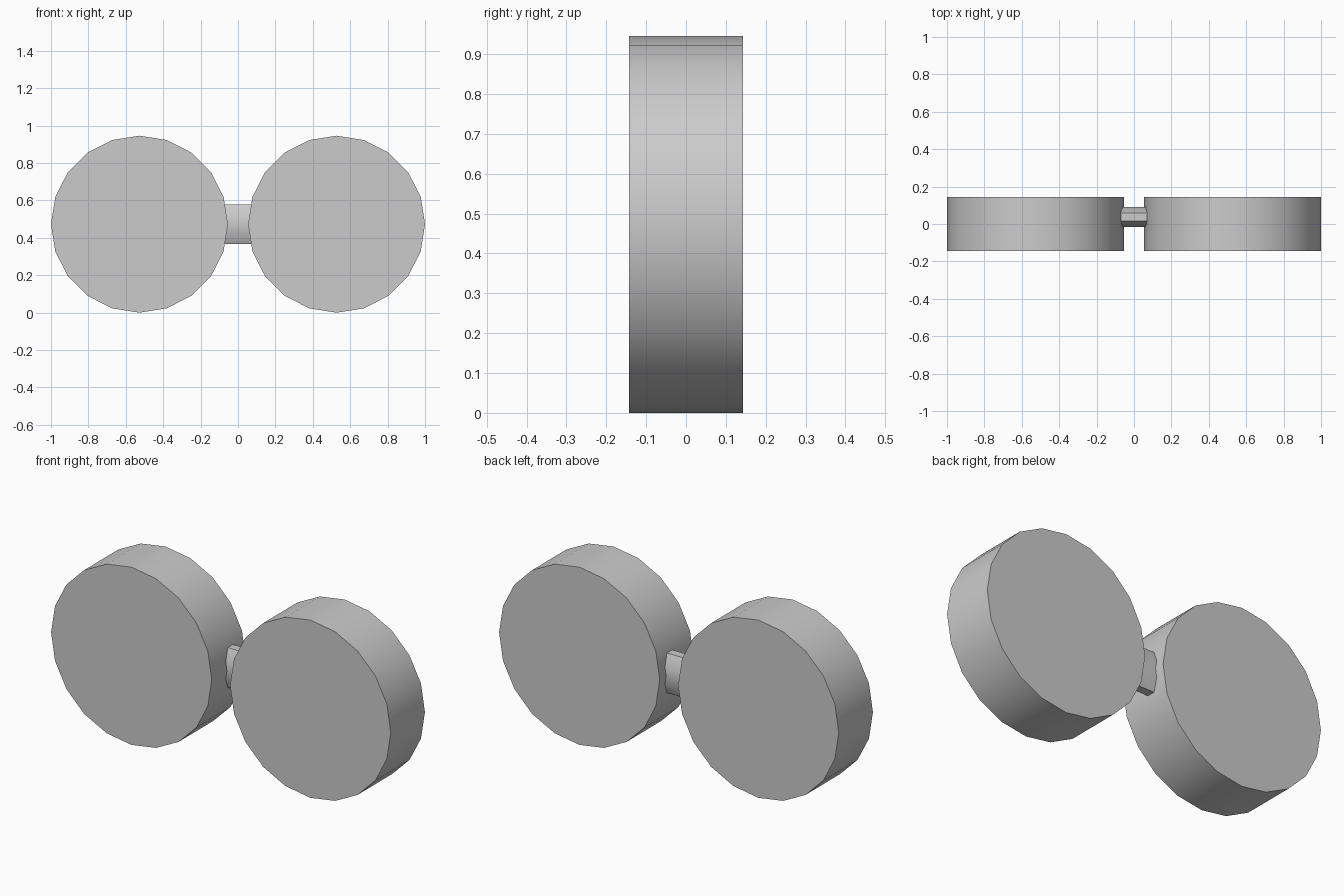
import bpy
from math import radians, cos

if "Cube" in bpy.data.objects:
    bpy.data.objects.remove(bpy.data.objects["Cube"])

def prism(name, sides, axis_rot, spin, half, length, loc):
    """Smooth-sided prism; half = two cross-section radii, before rotation."""
    bpy.ops.mesh.primitive_cylinder_add(vertices=sides, radius=1, depth=length)
    ob = bpy.context.object
    ob.name = name
    ob.rotation_euler = (0, 0, spin)
    bpy.ops.object.transform_apply(location=False, rotation=True, scale=False)
    ob.scale = (half[0], half[1], 1)
    ob.rotation_euler = axis_rot
    ob.location = loc
    bpy.ops.object.transform_apply(location=False, rotation=True, scale=True)
    bpy.ops.object.shade_smooth_by_angle(angle=radians(50))
    return ob

# two thick round discs facing front and back
R = 0.473
for side, x in (("left", -0.527), ("right", 0.527)):
    prism(side + "_disc", 20, (radians(90), 0, 0), 0, (R, R), 0.287, (x, 0, R))

# flattened eight-sided bridge, set slightly toward the back
k = cos(radians(22.5))
prism("bridge", 8, (0, radians(90), 0), radians(22.5),
      (0.106 / k, 0.053 / k), 0.18, (0, 0.037, R))
